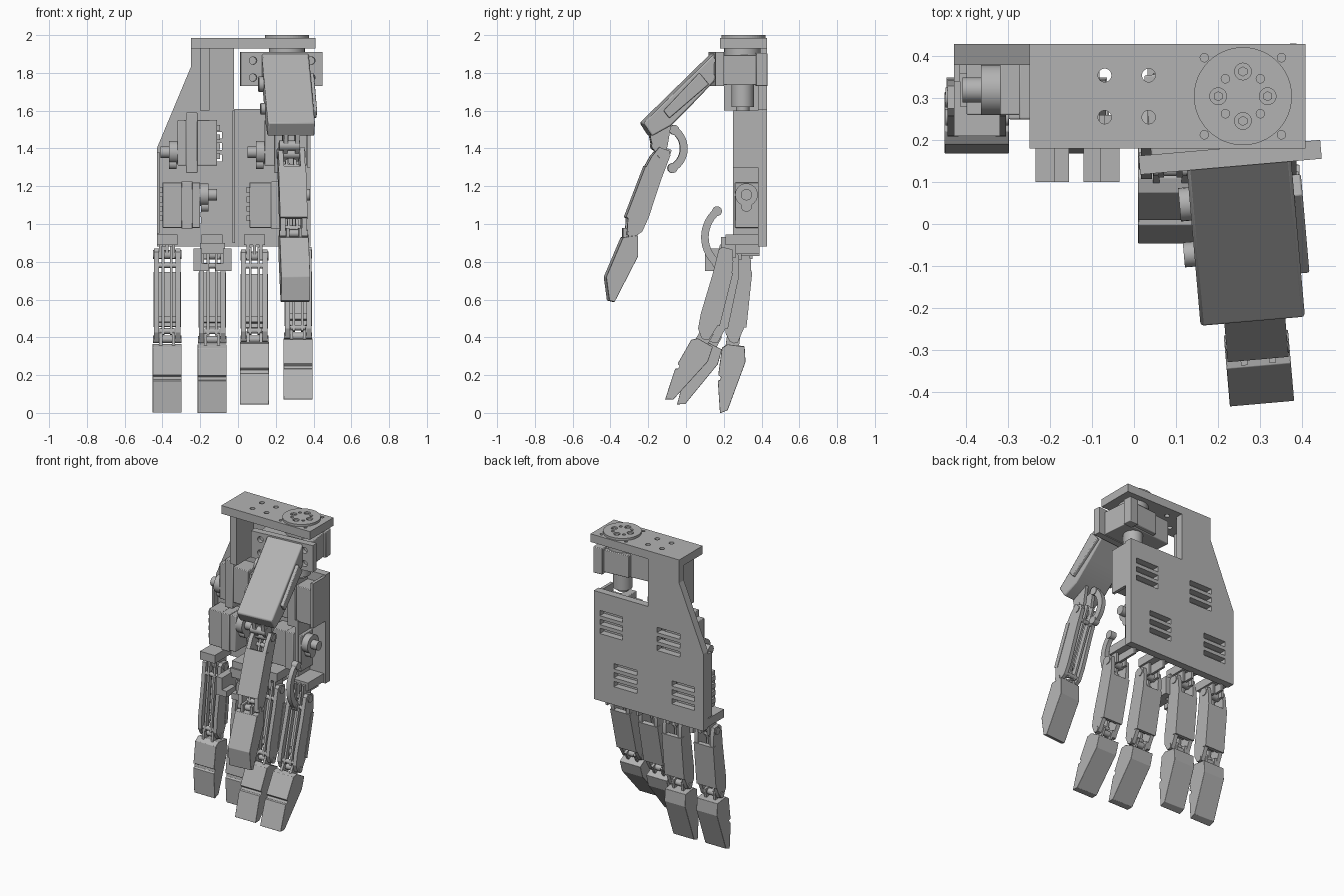
import bpy, bmesh, math
from math import radians, sin, cos, pi
from mathutils import Matrix

cube = bpy.data.objects.get("Cube")
if cube:
    bpy.data.objects.remove(cube, do_unlink=True)

grey = bpy.data.materials.new("machine grey")
grey.use_nodes = True
grey.diffuse_color = (0.45, 0.45, 0.45, 1)
grey.node_tree.nodes["Principled BSDF"].inputs["Base Color"].default_value = (0.45, 0.45, 0.45, 1)
I = Matrix.Identity(4)


# ---------- helpers ----------
def finish(name, bm, m=I, bevel=0):
    bmesh.ops.recalc_face_normals(bm, faces=bm.faces)
    for f in bm.faces:
        f.smooth = True
    mesh = bpy.data.meshes.new(name)
    bm.to_mesh(mesh)
    bm.free()
    mesh.set_sharp_from_angle(angle=radians(20))
    mesh.materials.append(grey)
    ob = bpy.data.objects.new(name, mesh)
    ob.matrix_world = m
    bpy.context.collection.objects.link(ob)
    if bevel:
        mod = ob.modifiers.new("edge", "BEVEL")
        mod.width, mod.segments = bevel, 2
    return ob


def add_box(bm, x0, x1, y0, y1, z0, z1):
    size = Matrix.Diagonal((x1 - x0, y1 - y0, z1 - z0, 1))
    at = Matrix.Translation(((x0 + x1) / 2, (y0 + y1) / 2, (z0 + z1) / 2))
    bmesh.ops.create_cube(bm, size=1, matrix=at @ size)


def boxes(name, specs, m=I, bevel=0):
    bm = bmesh.new()
    for s in specs:
        add_box(bm, *s)
    return finish(name, bm, m, bevel)


def add_cyl(bm, c, r, length, axis="Z", n=24):
    turn = {"X": Matrix.Rotation(pi / 2, 4, "Y"), "Y": Matrix.Rotation(pi / 2, 4, "X"), "Z": I}[axis]
    bmesh.ops.create_cone(bm, cap_ends=True, segments=n, radius1=r, radius2=r, depth=length,
                          matrix=Matrix.Translation(c) @ turn)


def cyls(name, specs, m=I):
    bm = bmesh.new()
    for s in specs:
        add_cyl(bm, *s)
    return finish(name, bm, m)


def prism(name, pts, spans, axis="X", m=I, bevel=0):
    # profile in (y, z) extruded along x, or in (x, z) extruded along y
    bm = bmesh.new()
    for a, b in spans:
        vs = [bm.verts.new((a, p, q) if axis == "X" else (p, a, q)) for p, q in pts]
        face = bm.faces.new(vs)
        res = bmesh.ops.extrude_face_region(bm, geom=[face])
        shift = (b - a, 0, 0) if axis == "X" else (0, b - a, 0)
        bmesh.ops.translate(bm, vec=shift, verts=[v for v in res["geom"] if isinstance(v, bmesh.types.BMVert)])
    return finish(name, bm, m, bevel)


def cut(ob, cutter):
    ob.data.shade_flat()
    cutter.data.shade_flat()
    mod = ob.modifiers.new("cut", "BOOLEAN")
    mod.operation, mod.solver, mod.object = "DIFFERENCE", "EXACT", cutter
    cutter.hide_render = True
    cutter.hide_set(True)


def arc_link(name, cy, cz, r, a0, a1, x, m=I):
    arc = [radians(a0 + (a1 - a0) * i / 14) for i in range(15)]
    pts = [(cy + (r + .02) * cos(a), cz + (r + .02) * sin(a)) for a in arc]
    pts += [(cy + (r - .02) * cos(a), cz + (r - .02) * sin(a)) for a in reversed(arc)]
    prism(name, pts, [(x - .015, x + .015)], m=m)
    cyls(name + "_ends", [((x, cy + r * cos(a), cz + r * sin(a)), .026, .04, "X") for a in (arc[0], arc[-1])], m)


# ---------- palm ----------
palm = prism("palm_plate", [(-.43, .88), (.385, .88), (.385, 1.61), (-.02, 1.61), (-.02, 1.95),
                            (-.25, 1.95), (-.25, 1.83), (-.43, 1.4)], [(.38, .43)], "Y")
vents = [(x - .085, x + .085, .3, .5, z + d - .018, z + d + .018)
         for x, z in ((.255, 1.41), (-.17, 1.41), (.15, 1.08), (-.28, 1.08)) for d in (-.06, 0, .06)]
cut(palm, boxes("vent_cutter", vents))
boxes("palm_ribs", [(-.2, -.15, .2, .39, 1.6, 1.94), (-.03, -.015, .35, .39, .9, 1.6),
                    (-.43, -.415, .34, .39, .95, 1.38)])
boxes("palm_side_wall", [(.365, .385, .25, .39, 1.3, 1.6), (.25, .27, .25, .39, .94, 1.32)])

# ---------- wrist flange ----------
top = boxes("wrist_flange", [(-.25, .41, .18, .43, 1.93, 1.985)])
holes = [((x, y, 1.95), .016, .2) for x in (-.07, .035) for y in (.255, .355)]
holes += [((.26 + sx * .092, .305 + sy * .092, 2), .01, .06) for sx in (-1, 1) for sy in (-1, 1)]
cut(top, cyls("flange_hole_cutter", holes))
disc = cyls("wrist_disc", [((.26, .305, 1.965), .117, .07, "Z", 48)])
bolts = [((.26 + .059 * cos(i * pi / 4), .305 + .059 * sin(i * pi / 4), 2), .01 if i % 2 else .02, .03)
         for i in range(8)]
cut(disc, cyls("disc_hole_cutter", bolts))
cyls("disc_bolts", [((x, y, 1.986), .012, .016, "Z", 6) for (x, y, z), r, l in bolts if r > .015])

# ---------- wrist actuator, swivelled with the thumb ----------
swivel = (Matrix.Translation((.26, .3, 0)) @ Matrix.Rotation(radians(5), 4, "Z")
          @ Matrix.Translation((-.26, -.3, 0)))
boxes("wrist_motor", [(.03, .385, .18, .375, 1.735, 1.895), (.16, .34, .36, .4, 1.74, 1.89),
                      (.335, .4, .36, .42, 1.73, 1.905)], swivel, .004)
ears = boxes("wrist_motor_bracket", [(.0, .435, .14, .185, 1.73, 1.91)], swivel)
cut(ears, cyls("bracket_hole_cutter", [((x, .14, z), .02, .06, "Y")
                                       for x in (.065, .375) for z in (1.775, 1.865)], swivel))
cyls("wrist_hub", [((.26, .3, 1.915), .095, .05), ((.26, .3, 1.68), .06, .12), ((.26, .3, 1.62), .035, .04)])


# ---------- palm motors ----------
def palm_motor(name, x0, x1, z, side, tab, horn_z):
    hx = x1 if side > 0 else x0
    far = x0 if side > 0 else x1
    mid = (x0 + x1) / 2 + side * .03
    boxes(name, [(x0, x1, .26, .385, z - .12, z + .12), (mid - .03, mid + .03, .25, .385, z - tab, z + tab)],
          bevel=.004)
    boxes(name + "_teeth", [(far - .015, far + .015, .28, .36, z + d - .015, z + d + .015)
                            for d in (-.07, -.02, .03, .08)])
    cyls(name + "_horn", [((hx + side * .02, .32, horn_z), .06, .05, "X"),
                          ((hx + side * .045, .32, horn_z), .03, .09, "X"),
                          ((hx + side * .025, .32, horn_z - .06), .03, .04, "X")])


palm_motor("upper_right_motor", -.32, -.11, 1.43, -1, .16, 1.38)
palm_motor("lower_right_motor", -.40, -.20, 1.1, 1, .125, 1.155)
palm_motor("upper_left_motor", .14, .365, 1.43, -1, .16, 1.38)
palm_motor("lower_left_motor", .06, .29, 1.1, 1, .125, 1.155)

# ---------- fingers ----------
SIDE = [(-.045, .01), (-.03, .03), (.025, .03), (.045, -.03), (.055, -.1), (.05, -.37),
        (.02, -.465), (-.02, -.465), (-.05, -.42), (-.055, -.34), (-.045, -.12)]
TIP = [(-.058, -.054), (-.03, -.03), (.06, -.03), (.076, -.11), (.018, -.376), (-.02, -.397),
       (-.055, -.23), (-.042, -.222), (-.042, -.205), (-.057, -.2)]
THUMB_TIP = [(-.045, -.02), (.035, -.01), (.035, -.12), (-.09, -.362), (-.118, -.355), (-.135, -.23)]


def finger(name, x, y, z, tilt, tip_tilt, m=I, tip_profile=TIP, back=1):
    base = m @ Matrix.Translation((x, y, z)) @ Matrix.Rotation(radians(-tilt), 4, "X")
    prism(name + "_side_rails", [(back * p, q) for p, q in SIDE], [(-.07, -.044), (.044, .07)], m=base)
    ys = sorted((back * .03, back * .058))
    boxes(name + "_back", [(-.073, .073, *ys, -.38, -.09), (-.05, .05, -.02, .02, -.36, -.33)], base)
    ys = sorted((back * -.045, back * -.015))
    boxes(name + "_tendon_bars", [(s - .007, s + .007, *ys, -.43, .04) for s in (-.022, .022)], base)
    cyls(name + "_pins", [((0, 0, 0), .024, .15, "X"), ((0, 0, -.45), .02, .15, "X"),
                          ((0, back * -.03, -.41), .015, .08, "X"), ((0, back * -.03, -.06), .014, .12, "X")], base)
    tip = base @ Matrix.Translation((0, 0, -.45)) @ Matrix.Rotation(radians(tilt - tip_tilt), 4, "X")
    prism(name + "_tip", tip_profile, [(-.077, .077)], m=tip, bevel=.002)
    boxes(name + "_tip_lugs", [(-.042, -.026, -.04, .03, -.06, .03), (.026, .042, -.04, .03, -.06, .03)], tip)


def knuckle(name, x, y, z):
    boxes(name, [(x - .055, x + .055, .21, .39, .89, .945), (x - .042, x - .026, y - .03, y + .05, z - .02, .93),
                 (x + .026, x + .042, y - .03, y + .05, z - .02, .93), (x - .008, x + .008, y - .03, .39, z, .93)])


for label, x, y, z, tilt, tip_tilt in (("little_finger", -.375, .302, .838, 6, 8),
                                       ("ring_finger", -.137, .302, .836, 6, 8),
                                       ("middle_finger", .087, .244, .83, 12, 27),
                                       ("index_finger", .318, .214, .842, 14, 30)):
    finger(label, x, y, z, tilt, tip_tilt)
    knuckle(label + "_knuckle", x, y, z)
boxes("ring_finger_guard", [(-.235, -.19, .1, .26, .75, .87), (-.08, -.035, .1, .26, .75, .87),
                            (-.2, -.155, .1, .2, .75, .79), (-.12, -.07, .1, .2, .75, .79),
                            (-.2, -.07, .2, .26, .84, .9)])
arc_link("index_drive_link", .28, .93, .18, 130, 230, .318)

# ---------- thumb ----------
TX = .242
prism("thumb_base", [(.15, 1.91), (-.235, 1.535), (-.19, 1.465), (-.09, 1.52), (.03, 1.64), (.145, 1.76)],
      [(TX - .13, TX + .12)], m=swivel, bevel=.008)
prism("thumb_motor", [(.06, 1.8), (-.13, 1.6), (-.1, 1.56), (.11, 1.74)], [(TX + .11, TX + .14)], m=swivel, bevel=.005)
prism("thumb_base_fork", [(-.2, 1.5), (-.18, 1.4), (-.12, 1.33), (-.1, 1.42), (-.08, 1.54)],
      [(TX - .042, TX - .02), (TX + .02, TX + .042)], m=swivel)
cyls("thumb_pivot", [((TX - .01, -.16, 1.415), .026, .11, "X"), ((TX - .14, .06, 1.74), .04, .03, "X"),
                     ((TX - .14, -.06, 1.61), .03, .03, "X")], swivel)
finger("thumb", TX, -.134, 1.37, 21, 0, swivel, THUMB_TIP, -1)
arc_link("thumb_drive_link", -.13, 1.4, .12, 55, -60, TX - .02, swivel)
